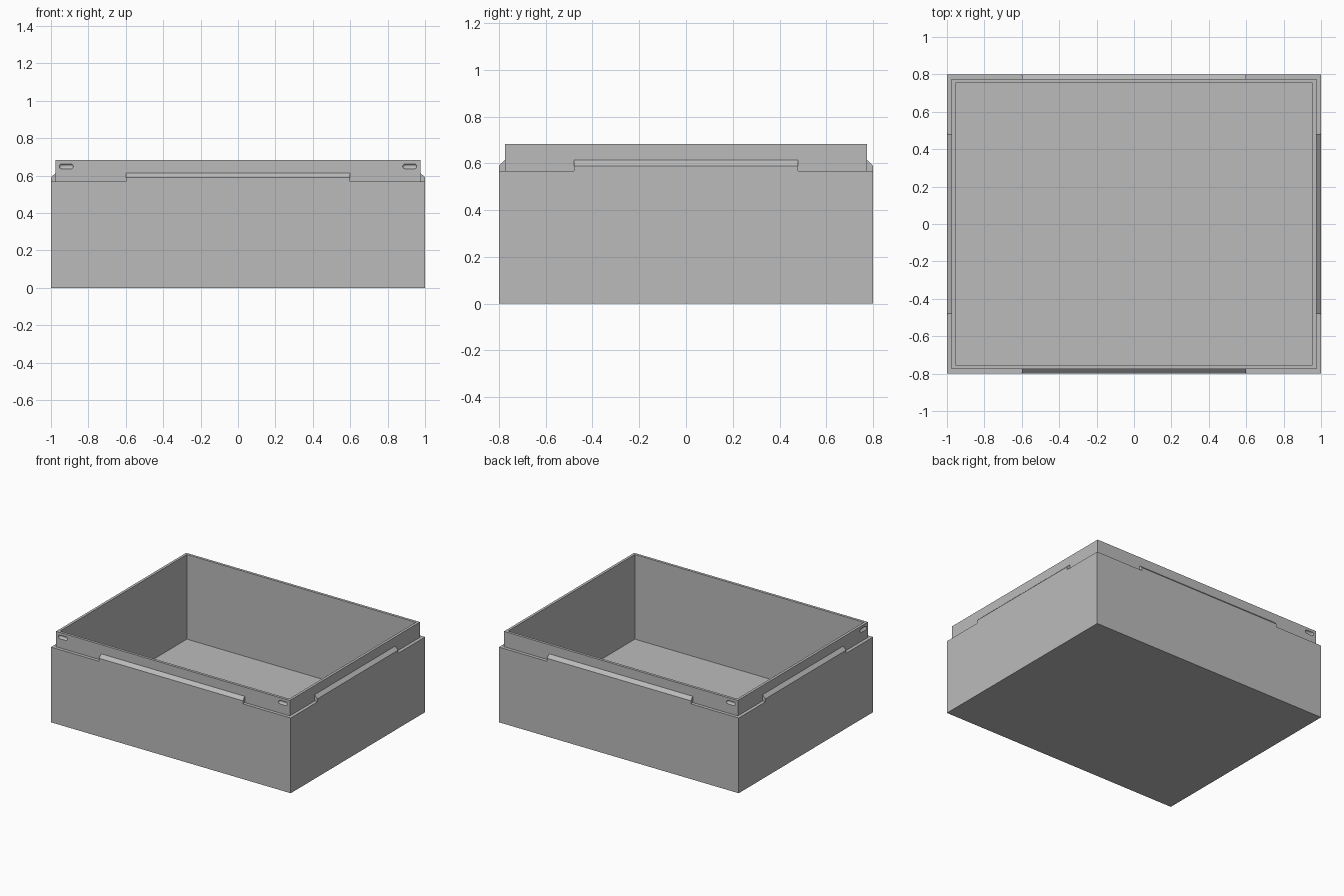
import bpy, bmesh
from mathutils import Matrix

if "Cube" in bpy.data.objects:
    bpy.data.objects.remove(bpy.data.objects["Cube"], do_unlink=True)

HX, HY = 1.0, 0.8            # half width and depth
LEDGE, TOP, FLOOR = 0.567, 0.683, 0.045
STEP, WALL = 0.025, 0.02     # ledge width, rim thickness

grey = bpy.data.materials.new("light_grey_plastic")
grey.use_nodes = True
colour = (0.5, 0.5, 0.5, 1)
grey.diffuse_color = colour
grey.node_tree.nodes["Principled BSDF"].inputs["Base Color"].default_value = colour


def make_object(name, bm):
    bmesh.ops.recalc_face_normals(bm, faces=bm.faces)
    mesh = bpy.data.meshes.new(name)
    bm.to_mesh(mesh)
    bm.free()
    mesh.materials.append(grey)
    obj = bpy.data.objects.new(name, mesh)
    bpy.context.collection.objects.link(obj)
    return obj


def combine(target, tools, operation):
    """Apply a boolean with each tool, then discard the tools."""
    bpy.context.view_layer.objects.active = target
    for tool in tools:
        mod = target.modifiers.new("join", 'BOOLEAN')
        mod.operation, mod.object, mod.solver = operation, tool, 'EXACT'
        bpy.ops.object.modifier_apply(modifier=mod.name)
        bpy.data.objects.remove(tool, do_unlink=True)


# Open box with a stepped rim, lofted from rectangles (inset, height)
def make_box():
    bm = bmesh.new()
    inner = STEP + WALL
    rings = []
    for inset, z in ((0, 0), (0, LEDGE), (STEP, LEDGE), (STEP, TOP),
                     (inner, TOP), (inner, FLOOR)):
        x, y = HX - inset, HY - inset
        rings.append([bm.verts.new((sx * x, sy * y, z))
                      for sx, sy in ((-1, -1), (1, -1), (1, 1), (-1, 1))])
    for low, high in zip(rings, rings[1:]):
        for i in range(4):
            j = (i + 1) % 4
            bm.faces.new((low[i], low[j], high[j], high[i]))
    bm.faces.new(rings[0])
    bm.faces.new(rings[-1])
    return make_object("storage_box", bm)


# Raised stop with a sloped top, running along one side of the ledge
def make_stop(turn, reach, half_length):
    bm = bmesh.new()
    back = STEP + 0.01
    profile = ((0, LEDGE - 0.02), (0, 0.59), (STEP, 0.614), (back, 0.614),
               (back, LEDGE - 0.02))
    ends = [[bm.verts.new((x, inset - reach, z)) for inset, z in profile]
            for x in (-half_length, half_length)]
    for i in range(len(profile)):
        j = (i + 1) % len(profile)
        bm.faces.new((ends[0][i], ends[0][j], ends[1][j], ends[1][i]))
    for end in ends:
        bm.faces.new(end)
    bm.transform(turn)
    return make_object("ledge_stop", bm)


# Rounded catch slot, cut shallowly into the rim
def make_slot(turn, reach, x):
    bm = bmesh.new()
    bmesh.ops.create_uvsphere(bm, u_segments=20, v_segments=9, radius=0.0135)
    for v in bm.verts:
        v.co.z += 0.024 if v.co.z > 0 else -0.024
    bm.transform(Matrix.Rotation(1.5707963, 4, 'Y'))
    bm.transform(turn @ Matrix.Translation((x, STEP - reach, 0.649)))
    return make_object("catch_slot", bm)


box = make_box()
stops, slots = [], []
for quarter in range(4):
    turn = Matrix.Rotation(quarter * 1.5707963, 4, 'Z')
    reach, half = (HY, HX) if quarter % 2 == 0 else (HX, HY)
    stops.append(make_stop(turn, reach, half * 0.6))
    slots += [make_slot(turn, reach, side * (half - 0.082)) for side in (-1, 1)]

combine(box, stops, 'UNION')
combine(box, slots, 'DIFFERENCE')

box.select_set(True)
bpy.context.view_layer.objects.active = box
bpy.ops.object.shade_smooth_by_angle(angle=0.5)
